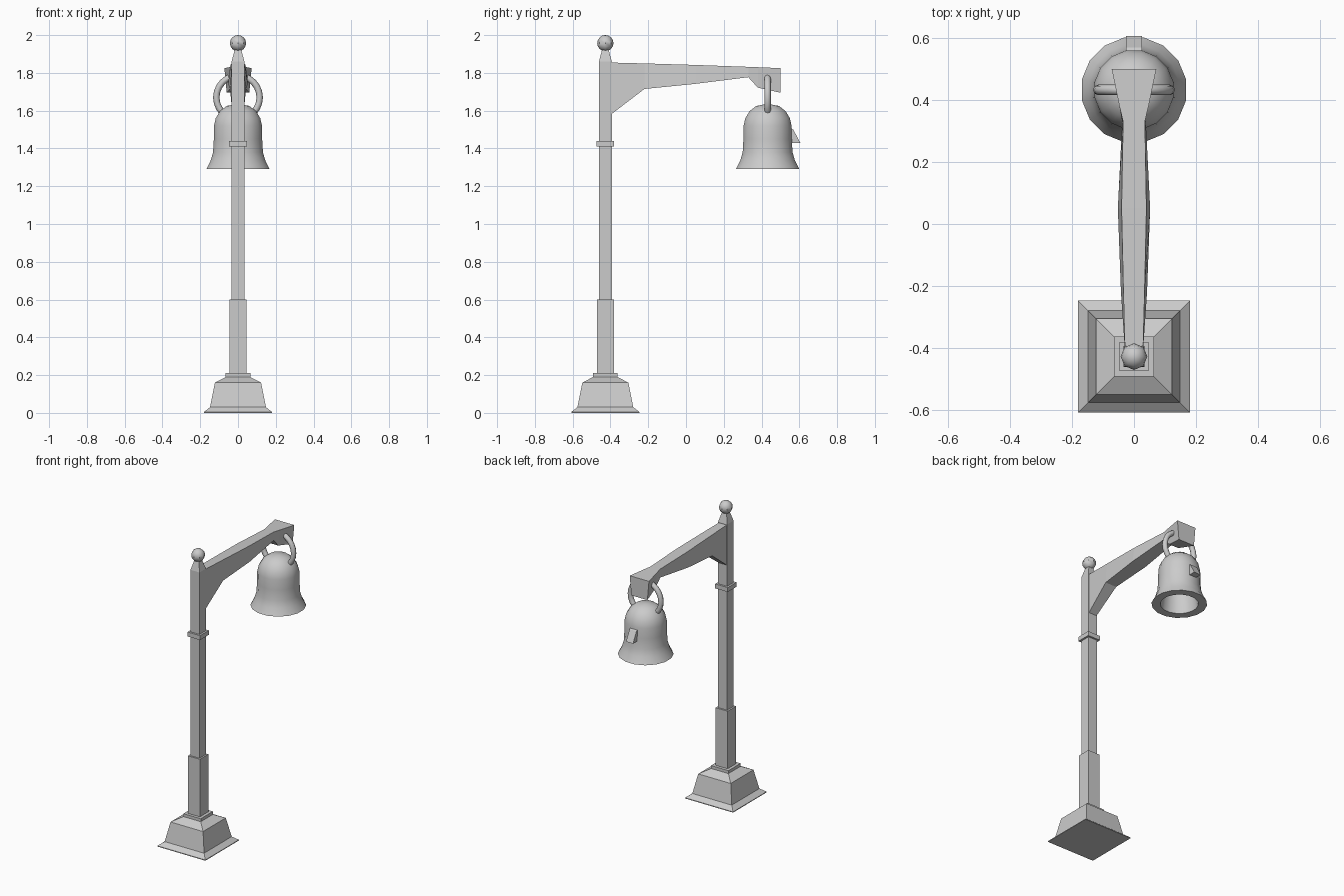
import bpy, bmesh
from math import sin, cos, pi, radians, sqrt

if "Cube" in bpy.data.objects:
    bpy.data.objects.remove(bpy.data.objects["Cube"])

POST_Y, BELL_Y = -0.427, 0.432


def finish(name, bm, smooth=None):
    bmesh.ops.recalc_face_normals(bm, faces=bm.faces)
    me = bpy.data.meshes.new(name)
    bm.to_mesh(me)
    bm.free()
    ob = bpy.data.objects.new(name, me)
    bpy.context.collection.objects.link(ob)
    if smooth:
        bpy.ops.object.select_all(action='DESELECT')
        ob.select_set(True)
        bpy.context.view_layer.objects.active = ob
        bpy.ops.object.shade_smooth_by_angle(angle=radians(smooth))
    return ob


def loft(name, rings, smooth=None):
    """Skin a list of equal-length point rings and cap both ends."""
    bm = bmesh.new()
    vs = [[bm.verts.new(p) for p in r] for r in rings]
    n = len(vs[0])
    for a, b in zip(vs, vs[1:]):
        for i in range(n):
            j = (i + 1) % n
            bm.faces.new((a[i], a[j], b[j], b[i]))
    bm.faces.new(vs[0])
    bm.faces.new(vs[-1])
    return finish(name, bm, smooth)


def turned(name, profile, y, sides, smooth=None):
    """Stack of regular polygons from (flat-to-centre radius, z) pairs."""
    k = 1 / cos(pi / sides)
    ang = [(i + 0.5) * 2 * pi / sides for i in range(sides)]
    return loft(name, [[(r * k * cos(a), y + r * k * sin(a), z) for a in ang]
                       for r, z in profile], smooth)


# Square foot and post
turned("base", [(0.18, 0), (0.18, 0.005), (0.148, 0.03), (0.122, 0.16),
                (0.065, 0.19)], POST_Y, 4)
turned("base_collar", [(0.065, 0.185), (0.065, 0.21)], POST_Y, 4)
turned("lower_post", [(0.045, 0.2), (0.045, 0.6)], POST_Y, 4)
turned("upper_post", [(0.034, 0.59), (0.034, 1.86), (0.014, 1.935)], POST_Y, 4)
turned("post_collar", [(0.047, 1.41), (0.047, 1.44)], POST_Y, 4)

# Finial ball
bm = bmesh.new()
bmesh.ops.create_uvsphere(bm, u_segments=8, v_segments=8, radius=0.043)
bmesh.ops.translate(bm, verts=bm.verts, vec=(0, POST_Y, 1.957))
finish("finial", bm, 40)

# Arm: y, top z, bottom z, top half-width, bottom half-width
sections = [(-0.41, 1.855, 1.57, 0.029, 0.029),
            (-0.22, 1.85, 1.715, 0.034, 0.042),
            (0.05, 1.842, 1.742, 0.04, 0.052),
            (0.33, 1.832, 1.777, 0.035, 0.038),
            (0.38, 1.83, 1.722, 0.047, 0.036),
            (0.50, 1.825, 1.695, 0.072, 0.06)]
loft("arm", [[(-t, y, zt), (t, y, zt), (b, y, zb), (-b, y, zb)]
             for y, zt, zb, t, b in sections])

# Bell: outer wall, flat rim, then inner wall
turned("bell", [(0.012, 1.634), (0.06, 1.625), (0.095, 1.598), (0.118, 1.56),
                (0.127, 1.52), (0.128, 1.45), (0.132, 1.38), (0.145, 1.335),
                (0.168, 1.29), (0.115, 1.29), (0.105, 1.38), (0.103, 1.5),
                (0.075, 1.57), (0.015, 1.595)], BELL_Y, 16, 40)

# Hanging loop: open ring with both feet in the bell
rings = []
for i in range(19):
    a = radians(-45 + 270 * i / 18)
    ring = []
    for j in range(8):
        b = 2 * pi * j / 8
        r = 0.115 + 0.017 * cos(b)
        ring.append((r * cos(a), BELL_Y + 0.017 * sin(b), 1.67 + r * sin(a)))
    rings.append(ring)
loft("hanging_loop", rings, 50)

# Small wedge on the back of the bell
wedge = [(0.54, 1.515), (0.568, 1.5), (0.605, 1.43), (0.54, 1.43)]
loft("bell_wedge", [[(x, y, z) for y, z in wedge] for x in (-0.026, 0.026)])
